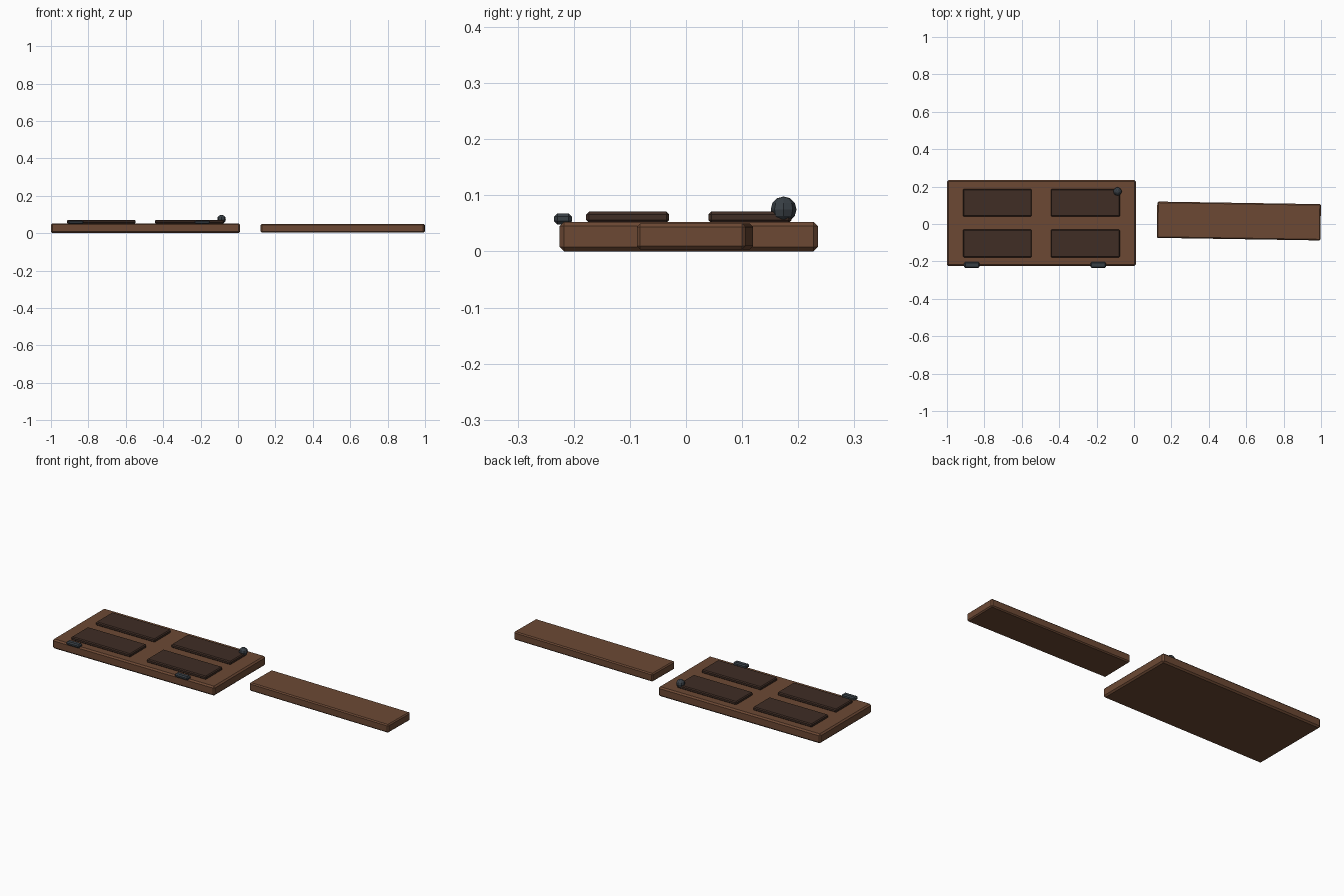
import bpy, math

if "Cube" in bpy.data.objects:
    bpy.data.objects.remove(bpy.data.objects["Cube"])


def material(name, rgb):
    m = bpy.data.materials.new(name)
    m.diffuse_color = (*rgb, 1)
    m.use_nodes = True
    m.node_tree.nodes["Principled BSDF"].inputs["Base Color"].default_value = m.diffuse_color
    return m


wood = material("wood", (0.15, 0.066, 0.034))
dark_wood = material("dark_wood", (0.05, 0.026, 0.018))
iron = material("iron", (0.04, 0.05, 0.06))


def box(name, x, y, z, mat, chamfer, turn=0):
    """Chamfered box from (min, max) ranges, optionally turned about z."""
    mid = [(a + b) / 2 for a, b in (x, y, z)]
    bpy.ops.mesh.primitive_cube_add(size=1, location=mid)
    ob = bpy.context.object
    ob.name = name
    ob.scale = [b - a for a, b in (x, y, z)]
    bpy.ops.object.transform_apply(location=False, rotation=False, scale=True)
    ob.rotation_euler.z = turn
    bevel = ob.modifiers.new("chamfer", "BEVEL")
    bevel.width = chamfer
    bevel.segments = 1
    ob.data.materials.append(mat)
    return ob


# Door slab lying flat
box("door_slab", (-1.0, 0.01), (-0.225, 0.235), (0, 0.053), wood, 0.008)

# Four raised panels
for i, x in enumerate([(-0.915, -0.547), (-0.445, -0.075)]):
    for j, y in enumerate([(-0.178, -0.03), (0.04, 0.188)]):
        box(f"panel_{i}_{j}", x, y, (0.051, 0.071), dark_wood, 0.005)

# Hinges on the front edge
for i, x in enumerate([(-0.908, -0.826), (-0.232, -0.15)]):
    box(f"hinge_{i}", x, (-0.235, -0.203), (0.048, 0.068), iron, 0.006)

# Faceted door knob
bpy.ops.mesh.primitive_uv_sphere_add(segments=8, ring_count=6, radius=0.023,
                                     location=(-0.088, 0.174, 0.075))
knob = bpy.context.object
knob.name = "knob"
knob.data.materials.append(iron)

# Loose plank, slightly turned
box("plank", (0.123, 0.998), (-0.081, 0.113), (0.004, 0.05), wood, 0.006,
    math.radians(-0.9))
